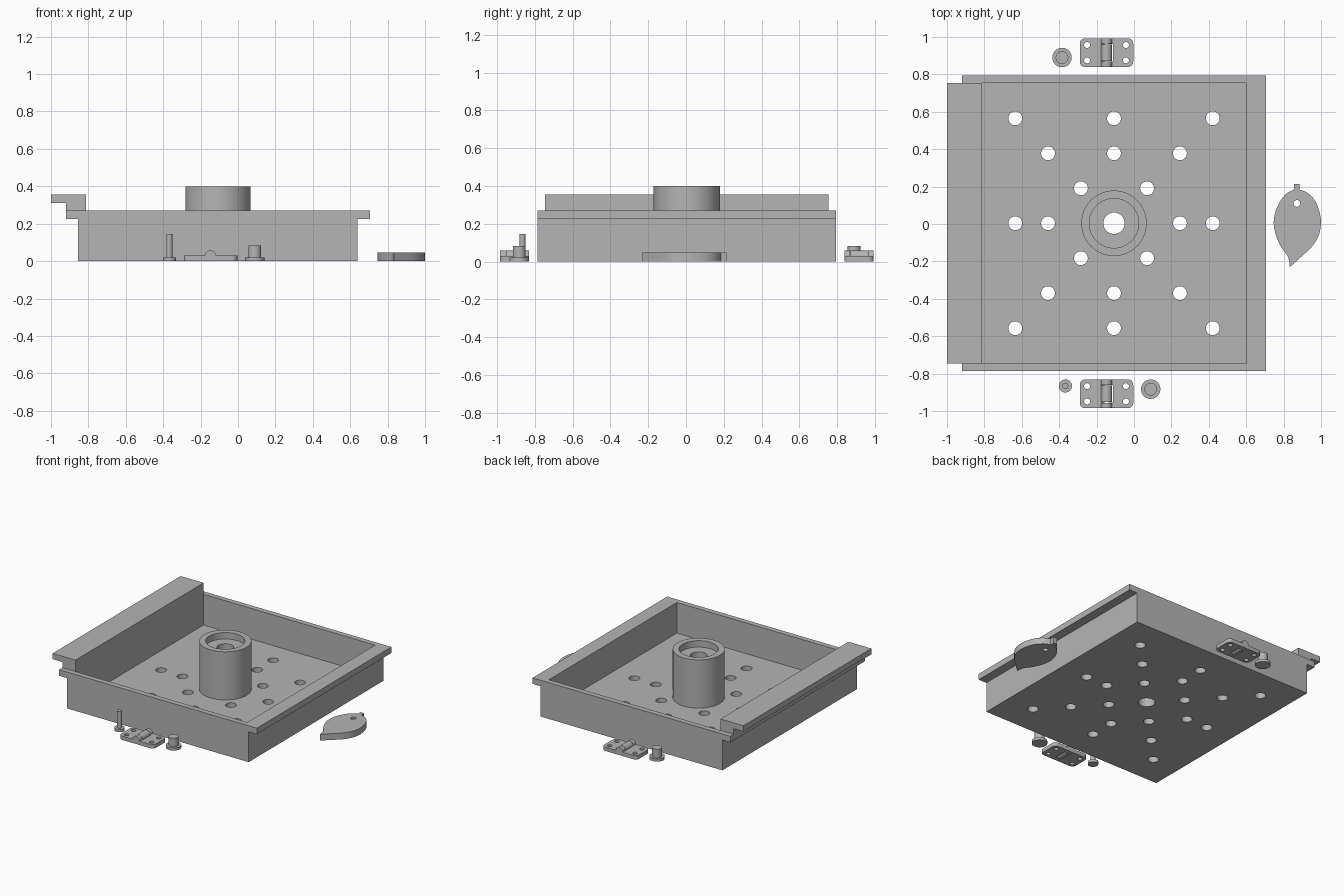
import bpy, bmesh, math
from mathutils import Vector

if "Cube" in bpy.data.objects:
    bpy.data.objects.remove(bpy.data.objects["Cube"])

grey = bpy.data.materials.new("mid grey")
grey.diffuse_color = (0.46, 0.46, 0.46, 1)
grey.use_nodes = True
grey.node_tree.nodes["Principled BSDF"].inputs["Base Color"].default_value = grey.diffuse_color


def finish(name, bm):
    bmesh.ops.recalc_face_normals(bm, faces=bm.faces)
    me = bpy.data.meshes.new(name)
    bm.to_mesh(me)
    bm.free()
    ob = bpy.data.objects.new(name, me)
    me.materials.append(grey)
    bpy.context.collection.objects.link(ob)
    return ob


def prism(name, pts, depth):
    """Closed outline of 3D points pushed along the depth vector."""
    bm = bmesh.new()
    face = bm.faces.new([bm.verts.new(p) for p in pts])
    new = bmesh.ops.extrude_face_region(bm, geom=[face])["geom"]
    bmesh.ops.translate(bm, vec=Vector(depth),
                        verts=[v for v in new if isinstance(v, bmesh.types.BMVert)])
    if not face.is_valid or len(bm.faces) < len(pts) + 2:
        bm.faces.new([v for v in bm.verts][:len(pts)])
    return finish(name, bm)


def circle(x, y, z, r, n=40):
    return [(x + r * math.cos(2 * math.pi * i / n), y + r * math.sin(2 * math.pi * i / n), z)
            for i in range(n)]


def lathe(name, profile, x, y, n=64):
    """Spin (radius, height) points round a vertical axis; radius 0 makes a pole."""
    bm = bmesh.new()
    vs = [bm.verts.new((r, 0, z)) for r, z in profile]
    es = [bm.edges.new(p) for p in zip(vs, vs[1:])]
    bmesh.ops.spin(bm, geom=vs + es, cent=(0, 0, 0), axis=(0, 0, 1),
                   angle=2 * math.pi, steps=n)
    bmesh.ops.remove_doubles(bm, verts=bm.verts, dist=1e-5)
    bmesh.ops.translate(bm, vec=(x, y, 0), verts=bm.verts)
    return finish(name, bm)


def cut(ob, cutters):
    """Subtract all cutters, bake the result and delete the cutters."""
    for c in cutters:
        m = ob.modifiers.new("cut", "BOOLEAN")
        m.operation, m.solver, m.object = "DIFFERENCE", "EXACT", c
        c.hide_render = True
    dg = bpy.context.evaluated_depsgraph_get()
    baked = bpy.data.meshes.new_from_object(ob.evaluated_get(dg))
    ob.modifiers.clear()
    ob.data = baked
    for c in cutters:
        bpy.data.objects.remove(c)


def drill(x, y, r):
    return prism("drill", circle(x, y, -0.05, r, 32), (0, 0, 0.15))


CX, CY = -0.107, 0.004      # centre of the tray pattern
FLOOR = 0.042

# Tray: section with side flanges, hollowed and drilled
section = [(-0.855, 0), (0.638, 0), (0.638, 0.225), (0.705, 0.225),
           (0.705, 0.27), (-0.92, 0.27), (-0.92, 0.225), (-0.855, 0.225)]
tray = prism("tray", [(x, CY - 0.79, z) for x, z in section], (0, 1.58, 0))
hollow = prism("hollow", [(-0.812, CY - 0.751, FLOOR), (0.598, CY - 0.751, FLOOR),
                          (0.598, CY + 0.751, FLOOR), (-0.812, CY + 0.751, FLOOR)], (0, 0, 0.5))
spots = []
for k, (dx, dy) in enumerate([(0.177, 0.187), (0.3525, 0.374), (0.528, 0.561)]):
    spots += [(sx * dx, sy * dy) for sx in (-1, 1) for sy in (-1, 1)]
    if k:
        spots += [(dx, 0), (-dx, 0), (0, dy), (0, -dy)]
drills = [drill(CX + x, CY + y, 0.037) for x, y in spots]
cut(tray, [hollow] + drills + [prism("drill", circle(CX, CY, -0.05, 0.057, 64), (0, 0, 0.15))])

# Raised rail with an outward lip on the left wall
rail = [(-0.92, 0.27), (-0.812, 0.27), (-0.812, 0.355), (-1.0, 0.355), (-1.0, 0.312), (-0.92, 0.312)]
prism("rail", [(x, CY - 0.751, z) for x, z in rail], (0, 1.502, 0))

# Central hub with a counterbore
lathe("hub", [(0.175, FLOOR), (0.175, 0.4), (0.132, 0.4), (0.132, 0.352),
              (0.057, 0.352), (0.057, FLOOR)], CX, CY)

# Flanged pins
for name, x, y, rb, rs, h in [("thin_pin", -0.367, -0.866, 0.035, 0.016, 0.145),
                              ("thick_pin_front", 0.089, -0.883, 0.052, 0.034, 0.083),
                              ("thick_pin_back", -0.385, 0.89, 0.052, 0.034, 0.083)]:
    lathe(name, [(0, 0), (rb, 0), (rb, 0.02), (rs, 0.02), (rs, h), (0, h)], x, y, 40)

# Hinges: two drilled leaves and a knuckled barrel
HX, HZ = -0.147, 0.029
for side, hy in (("front", -0.908), ("back", 0.916)):
    for s, tag in ((-1, "left"), (1, "right")):
        pts = [(HX + s * 0.012, hy - 0.077, 0)]
        for sy in (-1, 1):
            for i in range(7):
                a = math.pi / 12 * (i if sy > 0 else i - 6)
                pts.append((HX + s * (0.114 + 0.029 * math.cos(a)),
                            hy + sy * 0.048 + 0.029 * math.sin(a), 0))
        pts.append((HX + s * 0.012, hy + 0.077, 0))
        leaf = prism(f"hinge_{side}_{tag}_leaf", pts, (0, 0, 0.029))
        relief = [(HX + s * x, y, -0.01) for x, y in
                  ((0, hy - 0.046), (0.034, hy - 0.046), (0.034, hy + 0.046), (0, hy + 0.046))]
        holes = [drill(HX + s * 0.104, hy + sy * 0.041, 0.016) for sy in (-1, 1)]
        # the right leaf is notched round the middle knuckle
        cut(leaf, holes + ([prism("relief", relief, (0, 0, 0.1))] if s > 0 else []))
    for i, (y0, y1) in enumerate([(-0.077, -0.048), (-0.045, 0.045), (0.048, 0.077)]):
        ring = [(HX + x, hy + y0, HZ + z) for x, z, _ in circle(0, 0, 0, 0.029, 32)]
        prism(f"hinge_{side}_knuckle_{i + 1}", ring, (0, y1 - y0, 0))

# Leaf-shaped latch plate with a stem and a hole
right = [(0.886, 0.184), (0.93, 0.165), (0.972, 0.118), (0.995, 0.05), (0.999, -0.005),
         (0.985, -0.068), (0.95, -0.122), (0.9, -0.17), (0.833, -0.23)]
left = [(0.833, -0.23), (0.824, -0.178), (0.79, -0.128), (0.762, -0.07), (0.747, 0.0),
        (0.755, 0.062), (0.778, 0.115), (0.812, 0.16), (0.855, 0.184)]


def smooth_path(p, steps=5):
    """Catmull-Rom curve through the points."""
    q = [Vector(v) for v in [p[0]] + p + [p[-1]]]
    out = []
    for a, b, c, d in zip(q, q[1:], q[2:], q[3:]):
        for i in range(steps):
            t = i / steps
            out.append((2 * b + (c - a) * t + (2 * a - 5 * b + 4 * c - d) * t * t
                        + (3 * b - a - 3 * c + d) * t ** 3) / 2)
    return out


outline = smooth_path(right) + smooth_path(left)
outline += [Vector(left[-1]), Vector((0.855, 0.215)), Vector((0.886, 0.215))]
latch = prism("latch_plate", [(v.x, v.y, 0) for v in outline], (0, 0, 0.047))
cut(latch, [drill(0.871, 0.11, 0.018)])

# Smooth round walls, keep hard edges
bpy.ops.object.select_all(action="SELECT")
bpy.context.view_layer.objects.active = tray
bpy.ops.object.shade_smooth_by_angle(angle=math.radians(30))
